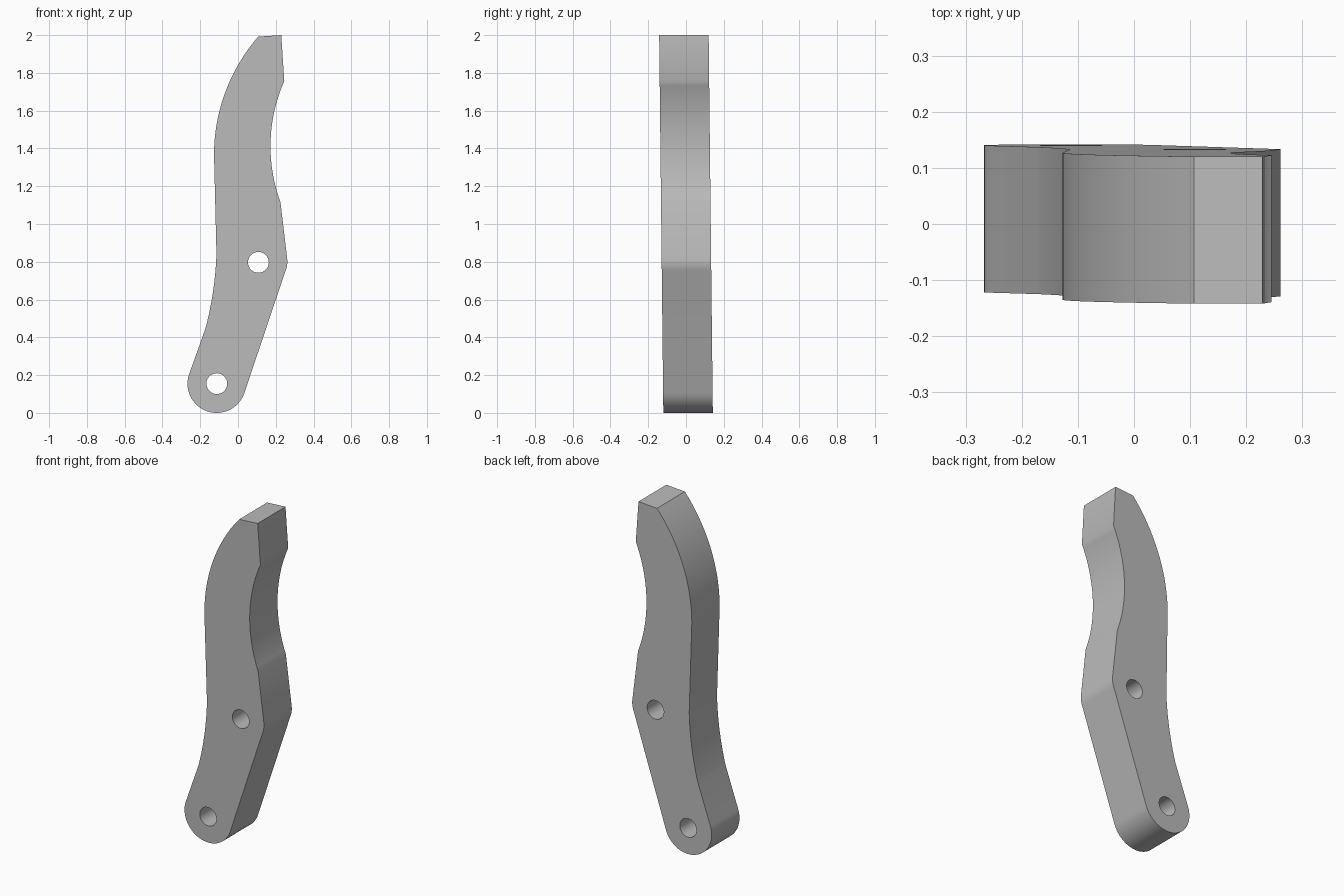
import bpy, bmesh, math
from mathutils import Vector, Matrix

cube = bpy.data.objects.get("Cube")
if cube:
    bpy.data.objects.remove(cube, do_unlink=True)

HALF = 0.131          # half thickness
TILT = 0.011          # slight lean of the arm towards the front
PIVOT, BOLT = (-0.112, 0.155), (0.108, 0.797)


def arc(a, b, c, n=24):
    """Points on the circular arc from a through b to c."""
    a, b, c = Vector(a), Vector(b), Vector(c)
    d = 2 * (a.x * (b.y - c.y) + b.x * (c.y - a.y) + c.x * (a.y - b.y))
    aa, bb, cc = a.dot(a), b.dot(b), c.dot(c)
    o = Vector(((aa * (b.y - c.y) + bb * (c.y - a.y) + cc * (a.y - b.y)) / d,
                (aa * (c.x - b.x) + bb * (a.x - c.x) + cc * (b.x - a.x)) / d))
    r = (a - o).length
    t0 = math.atan2(a.y - o.y, a.x - o.x)
    turn = math.tau
    tb = (math.atan2(b.y - o.y, b.x - o.x) - t0) % turn
    tc = (math.atan2(c.y - o.y, c.x - o.x) - t0) % turn
    if tb > tc:
        tc -= turn
    return [(o.x + r * math.cos(t0 + tc * i / n),
             o.y + r * math.sin(t0 + tc * i / n)) for i in range(n + 1)]


def circle(centre, r, n=48):
    return [(centre[0] + r * math.cos(math.tau * i / n),
             centre[1] + r * math.sin(math.tau * i / n)) for i in range(n)]


def prism(name, outline, half):
    """Extrude an x-z outline along y."""
    bm = bmesh.new()
    face = bm.faces.new([bm.verts.new((x, -half, z)) for x, z in outline])
    new = bmesh.ops.extrude_face_region(bm, geom=[face])["geom"]
    bmesh.ops.translate(bm, vec=(0, 2 * half, 0),
                        verts=[v for v in new if isinstance(v, bmesh.types.BMVert)])
    bmesh.ops.recalc_face_normals(bm, faces=bm.faces)
    mesh = bpy.data.meshes.new(name)
    bm.to_mesh(mesh)
    bm.free()
    obj = bpy.data.objects.new(name, mesh)
    bpy.context.collection.objects.link(obj)
    return obj


# Outline of the arm, anticlockwise from the foot
outline = arc((-0.257, 0.21), (PIVOT[0], 0), (0.034, 0.106), 40)
outline += arc((0.25, 0.748), (0.261, 0.79), (0.26, 0.82), 6)
outline += arc((0.225, 1.115), (0.172, 1.405), (0.245, 1.757))
outline += [(0.229, 2.0)]
outline += arc((0.107, 1.992), (-0.056, 1.727), (-0.127, 1.37))
outline += arc((-0.114, 0.84), (-0.131, 0.65), (-0.173, 0.445))
arm = prism("lever_arm", outline, HALF)

# Two through holes
for name, centre in (("pivot_hole_cutter", PIVOT), ("bolt_hole_cutter", BOLT)):
    cutter = prism(name, circle(centre, 0.055), HALF * 2)
    cutter.hide_render = True
    cutter.hide_set(True)
    mod = arm.modifiers.new(name, 'BOOLEAN')
    mod.operation, mod.solver, mod.object = 'DIFFERENCE', 'EXACT', cutter

# Apply the cuts and drop the cutters
bpy.context.view_layer.update()
graph = bpy.context.evaluated_depsgraph_get()
cut_mesh = bpy.data.meshes.new_from_object(arm.evaluated_get(graph))
cutters = [m.object for m in arm.modifiers]
arm.modifiers.clear()
arm.data = cut_mesh
for cutter in cutters:
    bpy.data.objects.remove(cutter, do_unlink=True)

# Lean the arm slightly about its middle
lean = Matrix.Identity(4)
lean[1][2], lean[1][3] = -TILT, TILT
arm.data.transform(lean)

# Plain grey metal
grey = bpy.data.materials.new("plain grey")
grey.use_nodes = True
colour = (0.5, 0.5, 0.5, 1)
grey.diffuse_color = colour
grey.node_tree.nodes["Principled BSDF"].inputs["Base Color"].default_value = colour
arm.data.materials.clear()
arm.data.materials.append(grey)

bpy.ops.object.select_all(action='DESELECT')
arm.select_set(True)
bpy.context.view_layer.objects.active = arm
bpy.ops.object.shade_smooth_by_angle(angle=math.radians(30))
